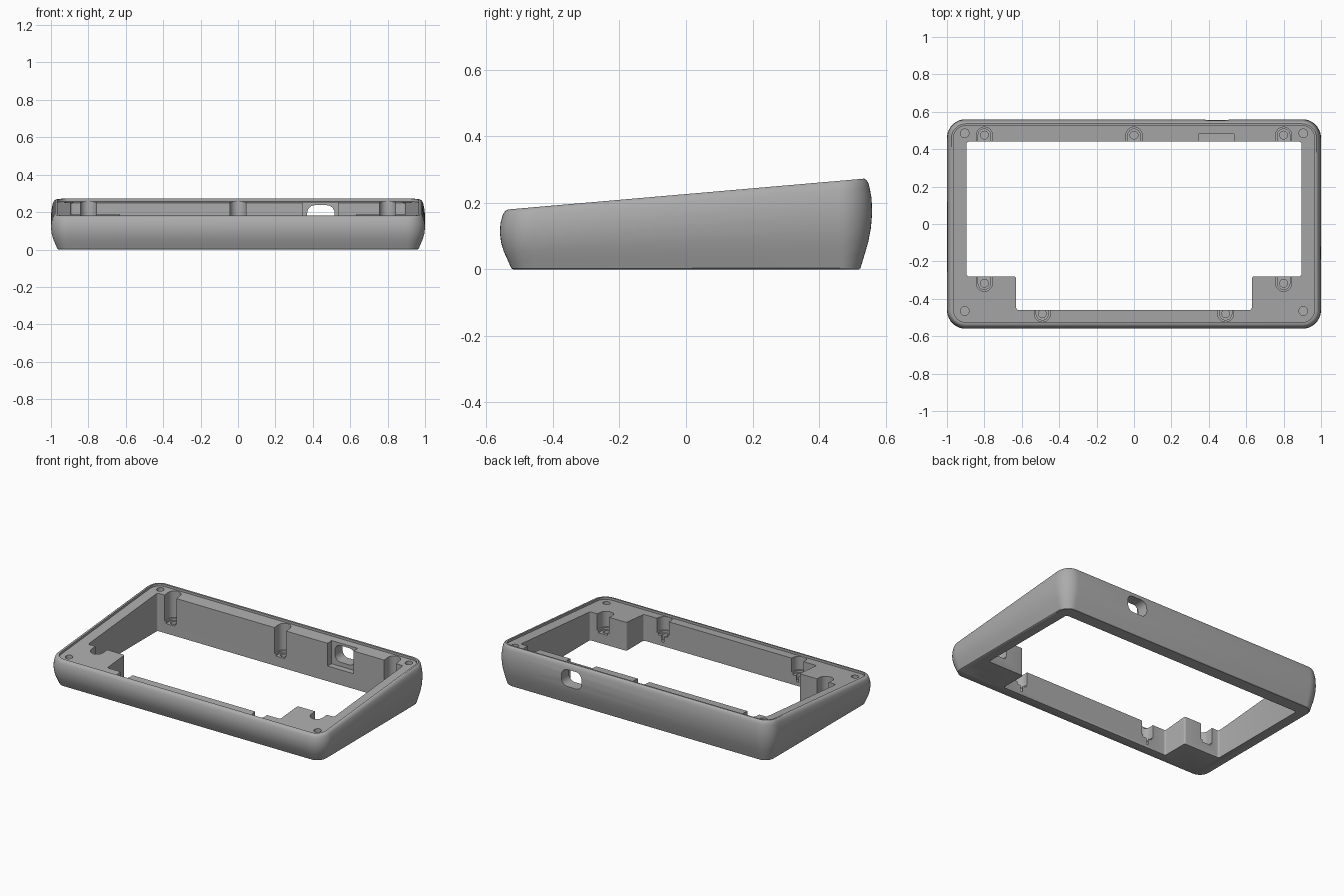
import bpy, bmesh, math

HALF_X, HALF_Y, CORNER = 1.0, 0.56, 0.1
RECESS = 0.015

cube = bpy.data.objects.get("Cube")
if cube:
    bpy.data.objects.remove(cube, do_unlink=True)

grey = bpy.data.materials.new("case_grey")
grey.use_nodes = True
colour = (0.41, 0.41, 0.41, 1)
grey.diffuse_color = colour
grey.node_tree.nodes["Principled BSDF"].inputs["Base Color"].default_value = colour


def top_z(y):
    """Height of the sloping top plane."""
    return 0.2265 + 0.0865 * y


def rounded_rect(hx, hy, r, steps=10):
    pts = []
    for i, (sx, sy) in enumerate([(1, 1), (-1, 1), (-1, -1), (1, -1)]):
        for k in range(steps + 1):
            a = math.pi / 2 * (i + k / steps)
            pts.append((sx * (hx - r) + r * math.cos(a), sy * (hy - r) + r * math.sin(a)))
    return pts


def loft(name, rings, bevel=0):
    """Closed solid skinned through rings of equal length."""
    bm = bmesh.new()
    loops = [[bm.verts.new(p) for p in ring] for ring in rings]
    n = len(loops[0])
    for low, high in zip(loops, loops[1:]):
        for i in range(n):
            j = (i + 1) % n
            bm.faces.new((low[i], low[j], high[j], high[i]))
    bm.faces.new(loops[0][::-1])
    bm.faces.new(loops[-1])
    if bevel:
        upright = [e for e in bm.edges
                   if abs(e.verts[0].co.z - e.verts[1].co.z) > 0.01]
        bmesh.ops.bevel(bm, geom=upright, offset=bevel, segments=4,
                        profile=0.5, affect='EDGES')
    bmesh.ops.recalc_face_normals(bm, faces=bm.faces)
    mesh = bpy.data.meshes.new(name)
    bm.to_mesh(mesh)
    bm.free()
    mesh.materials.append(grey)
    obj = bpy.data.objects.new(name, mesh)
    bpy.context.collection.objects.link(obj)
    return obj


def prism(name, pts, z0, z1, bevel=0):
    return loft(name, [[(x, y, z) for x, y in pts] for z in (z0, z1)], bevel)


def circle(x, y, r, n=24):
    return [(x + r * math.cos(2 * math.pi * k / n), y + r * math.sin(2 * math.pi * k / n))
            for k in range(n)]


def slot(x, y, r, side, n=16):
    """U shape: round at the wall side, open towards the middle."""
    arc = [(x + r * math.cos(math.pi * k / n), y + side * r * math.sin(math.pi * k / n))
           for k in range(n + 1)]
    return arc + [(x - r, y - side * 0.1), (x + r, y - side * 0.1)]


# Outer shell: bulging sides as (share of height, inset)
profile = [(0, .04), (.015, .035), (.15, .024), (.3, .012), (.45, .004), (.62, 0),
           (.78, .002), (.9, .008), (.95, .012), (.98, .017), (1, .024)]
shell = []
for t, inset in profile:
    ring = rounded_rect(HALF_X - inset, HALF_Y - inset, CORNER - inset)
    shell.append([(x, y, t * top_z(y)) for x, y in ring])
case = loft("case_frame", shell)

cutters = []

# Shallow recess inside the lip
lip = rounded_rect(HALF_X - .035, HALF_Y - .035, CORNER - .035)
cutters.append(loft("recess_cutter", [[(x, y, top_z(y) - RECESS) for x, y in lip],
                                      [(x, y, .5) for x, y in lip]]))

# Central opening, narrower at the front
right_half = [(.63, -.46), (.63, -.28), (.895, -.28), (.895, .44)]
outline = right_half + [(-x, y) for x, y in reversed(right_half)]
cutters.append(prism("opening_cutter", outline, -.2, .6, .012))

# Screw pockets with a stepped seat and a blind hole
pockets = [(-.8, .475, 1), (0, .475, 1), (.8, .475, 1), (-.8, -.317, -1),
           (.8, -.317, -1), (-.49, -.48, -1), (.49, -.48, -1)]
for x, y, side in pockets:
    cutters.append(prism("pocket_cutter", slot(x, y, .043, side), .08, .5))
    cutters.append(prism("seat_cutter", slot(x, y, .033, side), .065, .45))
    cutters.append(prism("hole_cutter", circle(x, y, .021), .025, .4))

# Corner screw holes
for x in (-.905, .905):
    for y in (-.465, .485):
        cutters.append(prism("corner_hole_cutter", circle(x, y, .023),
                             top_z(y) - .12, .4))

# Socket pocket in the back wall
cutters.append(prism("socket_pocket_cutter",
                     [(.345, .4), (.535, .4), (.535, .48), (.345, .48)], .1, .5))

# Rounded socket port through the back wall
port = [(x + .443, z + .182) for x, z in rounded_rect(.073, .055, .042, 6)]
cutters.append(loft("port_cutter", [[(x, y, z) for x, z in port] for y in (.46, .7)]))

for cutter in cutters:
    cutter.hide_render = True
    mod = case.modifiers.new(cutter.name, 'BOOLEAN')
    mod.operation = 'DIFFERENCE'
    mod.solver = 'EXACT'
    mod.object = cutter

# Bake the cuts and drop the helpers
bpy.context.view_layer.update()
graph = bpy.context.evaluated_depsgraph_get()
baked = bpy.data.meshes.new_from_object(case.evaluated_get(graph))
case.modifiers.clear()
case.data = baked
for cutter in cutters:
    bpy.data.objects.remove(cutter, do_unlink=True)

bpy.ops.object.select_all(action='DESELECT')
case.select_set(True)
bpy.context.view_layer.objects.active = case
bpy.ops.object.shade_smooth_by_angle(angle=math.radians(30))
